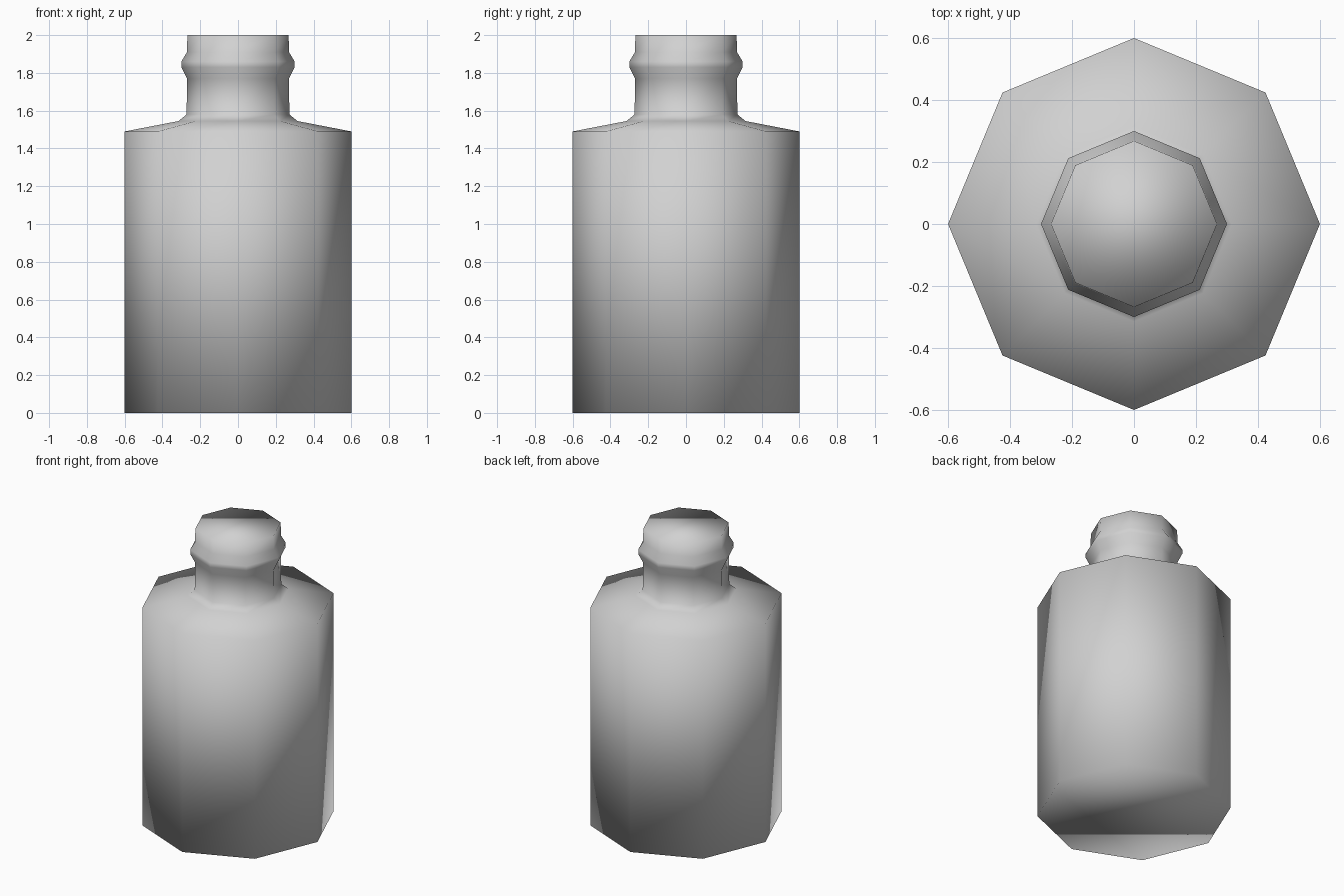
import bpy
import bmesh
from math import cos, sin, tau

cube = bpy.data.objects.get("Cube")
if cube:
    bpy.data.objects.remove(cube, do_unlink=True)

SIDES = 8

# Bottle silhouette from base to mouth: (radius, height)
PROFILE = [
    (0.60, 0.0), (0.60, 1.49),                  # body
    (0.315, 1.545), (0.272, 1.58),              # shoulder
    (0.27, 1.77),                               # neck
    (0.30, 1.83), (0.30, 1.86), (0.27, 1.91),   # collar ring
    (0.268, 2.0),                               # mouth
]

# Single matte colour
grey = bpy.data.materials.new("light grey")
grey.use_nodes = True
colour = (0.64, 0.64, 0.64, 1)
grey.diffuse_color = colour
grey.node_tree.nodes["Principled BSDF"].inputs["Base Color"].default_value = colour


def lathe(name, profile, sides, material):
    """Closed solid of stacked rings with a smooth surface throughout."""
    bm = bmesh.new()
    rings = [
        [bm.verts.new((r * cos(tau * i / sides), r * sin(tau * i / sides), z))
         for i in range(sides)]
        for r, z in profile
    ]
    for low, high in zip(rings, rings[1:]):
        for i in range(sides):
            j = (i + 1) % sides
            bm.faces.new((low[i], low[j], high[j], high[i]))
    # Flat base and mouth
    bm.faces.new(rings[0][::-1])
    bm.faces.new(rings[-1])
    for face in bm.faces:
        face.smooth = True
    mesh = bpy.data.meshes.new(name)
    bm.to_mesh(mesh)
    bm.free()
    mesh.materials.append(material)
    obj = bpy.data.objects.new(name, mesh)
    bpy.context.collection.objects.link(obj)
    return obj


lathe("bottle", PROFILE, SIDES, grey)
